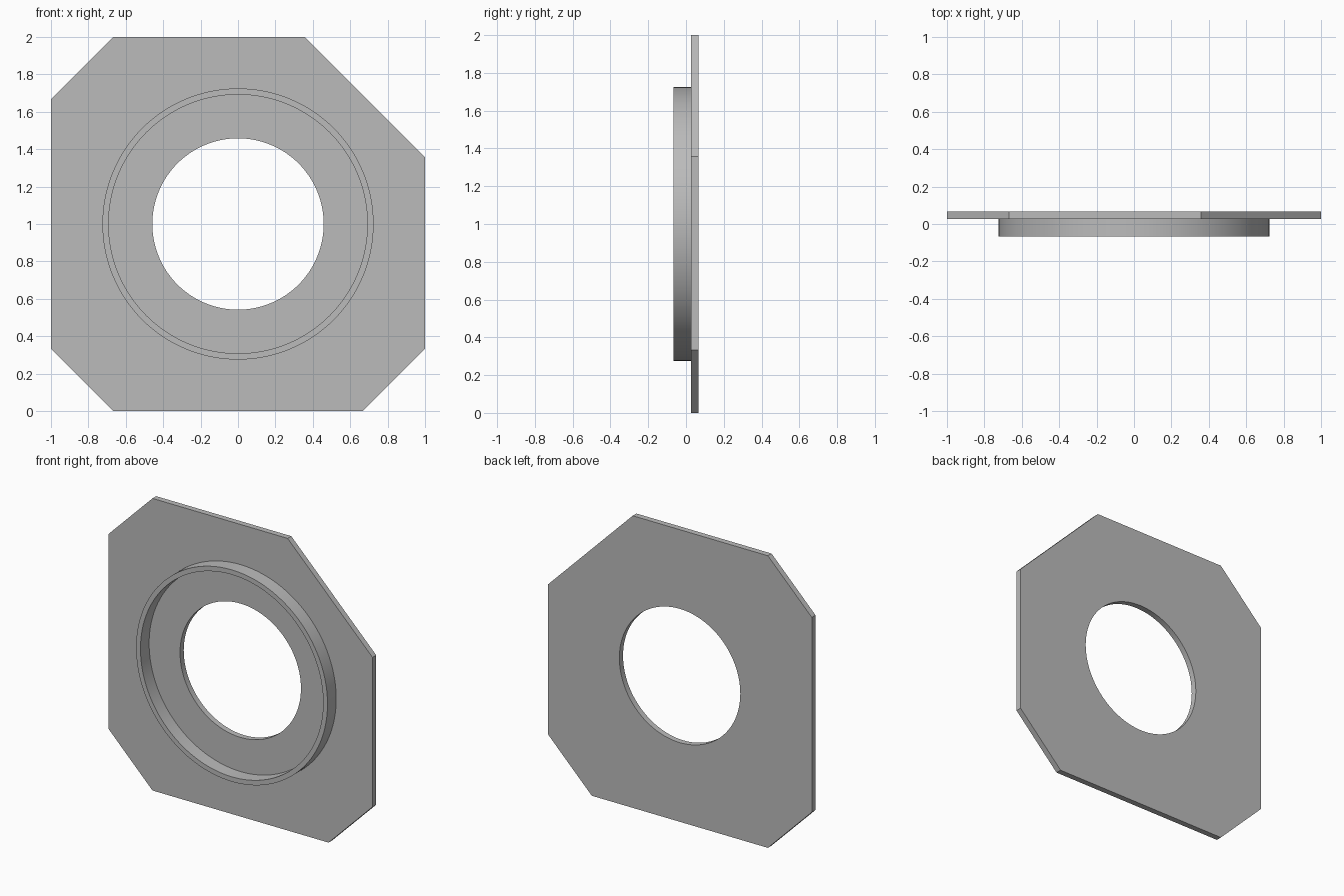
import bpy, bmesh
from math import sin, cos, tau, radians
from mathutils import Vector

cube = bpy.data.objects.get("Cube")
if cube:
    bpy.data.objects.remove(cube, do_unlink=True)

grey = bpy.data.materials.new("plain grey")
grey.use_nodes = True
colour = (0.5, 0.5, 0.5, 1)
grey.diffuse_color = colour
grey.node_tree.nodes["Principled BSDF"].inputs["Base Color"].default_value = colour

CENTRE_Z = 1.0


def circle(radius, sides=128):
    return [(radius * cos(tau * i / sides), CENTRE_Z + radius * sin(tau * i / sides))
            for i in range(sides)]


def holed_slab(name, outer, inner, y_front, y_back):
    """Fill between two outlines in the xz plane and extrude along y."""
    bm = bmesh.new()
    edges = []
    for outline in (outer, inner):
        verts = [bm.verts.new((x, y_front, z)) for x, z in outline]
        edges += [bm.edges.new((v, verts[i - 1])) for i, v in enumerate(verts)]
    bmesh.ops.triangle_fill(bm, edges=edges, use_beauty=True, normal=(0, -1, 0))
    result = bmesh.ops.extrude_face_region(bm, geom=bm.faces[:], use_keep_orig=True)
    moved = [g for g in result["geom"] if isinstance(g, bmesh.types.BMVert)]
    bmesh.ops.translate(bm, verts=moved, vec=Vector((0, y_back - y_front, 0)))
    bmesh.ops.recalc_face_normals(bm, faces=bm.faces[:])
    mesh = bpy.data.meshes.new(name)
    bm.to_mesh(mesh)
    bm.free()
    mesh.materials.append(grey)
    obj = bpy.data.objects.new(name, mesh)
    bpy.context.collection.objects.link(obj)
    bpy.ops.object.select_all(action="DESELECT")
    obj.select_set(True)
    bpy.context.view_layer.objects.active = obj
    bpy.ops.object.shade_smooth_by_angle(angle=radians(30))
    return obj


# Square plate with clipped corners, the upper left one cut deeper
small, large = 0.333, 0.643
plate_outline = [(small - 1, 0), (1 - small, 0), (1, small), (1, 2 - large),
                 (1 - large, 2), (small - 1, 2), (-1, 2 - small), (-1, small)]
holed_slab("mounting_plate", plate_outline, circle(0.458), 0.027, 0.067)

# Thin raised collar on the front of the plate
holed_slab("front_collar", circle(0.725), circle(0.692), -0.067, 0.027)
